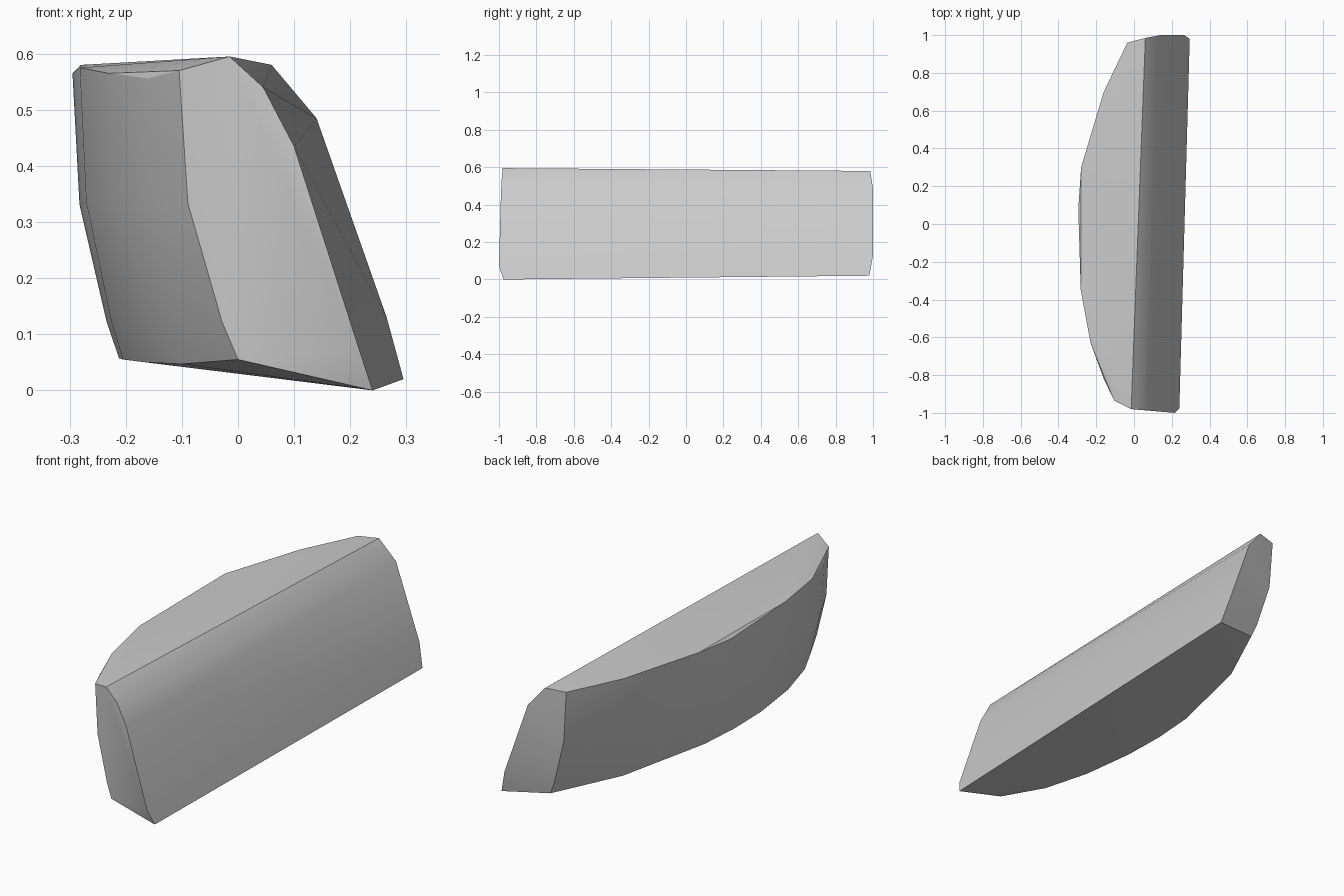
import bpy
import bmesh
import math
from mathutils import Vector

cube = bpy.data.objects.get("Cube")
if cube:
    bpy.data.objects.remove(cube, do_unlink=True)

stone = bpy.data.materials.new("stone_grey")
stone.use_nodes = True
colour = (0.6, 0.6, 0.6, 1)
stone.diffuse_color = colour
stone.node_tree.nodes["Principled BSDF"].inputs["Base Color"].default_value = colour

# Long straight side: its section at the front and at the back end
front_section = [(-0.015, -0.98, 0.595), (0.045, -0.985, 0.54), (0.10, -0.99, 0.435),
                 (0.217, -1.0, 0.07), (0.24, -0.975, 0.0)]
back_section = [(0.06, 0.985, 0.58), (0.14, 1.0, 0.485),
                (0.265, 1.0, 0.13), (0.295, 0.98, 0.02)]

# Curved side: matching points of the top rim and the bottom rim
rim_pairs = [
    ((-0.035, 0.96, 0.575), (0.07, 0.93, 0.05)),
    ((-0.16, 0.70, 0.575), (-0.085, 0.60, 0.05)),
    ((-0.28, 0.30, 0.58), (-0.197, 0.14, 0.057)),
    ((-0.295, 0.08, 0.565), (-0.212, -0.07, 0.057)),
    ((-0.282, -0.35, 0.575), (-0.205, -0.28, 0.055)),
    ((-0.23, -0.63, 0.565), (-0.165, -0.54, 0.05)),
    ((-0.16, -0.82, 0.556), (-0.10, -0.76, 0.047)),
    ((-0.105, -0.935, 0.57), (0.0, -0.962, 0.055)),
]
# Bulge of the curved side: share of the drop and of the inset
bulge = [(0, 0), (0.46, 0.15), (0.87, 0.73), (1, 1)]

points = [Vector(p) for p in front_section + back_section]
for top, bottom in rim_pairs:
    for drop, inset in bulge:
        p = Vector(top).lerp(Vector(bottom), inset)
        p.z = top[2] + (bottom[2] - top[2]) * drop
        points.append(p)

# Wrap the points in one chipped stone block
bm = bmesh.new()
for p in points:
    bm.verts.new(p)
bmesh.ops.convex_hull(bm, input=bm.verts[:])
bmesh.ops.delete(bm, geom=[v for v in bm.verts if not v.link_faces], context='VERTS')
bmesh.ops.dissolve_limit(bm, angle_limit=math.radians(1), verts=bm.verts[:], edges=bm.edges[:])
bmesh.ops.recalc_face_normals(bm, faces=bm.faces[:])
mesh = bpy.data.meshes.new("stone_block")
bm.to_mesh(mesh)
bm.free()
mesh.materials.append(stone)

block = bpy.data.objects.new("stone_block", mesh)
bpy.context.collection.objects.link(block)
bpy.ops.object.select_all(action='DESELECT')
bpy.context.view_layer.objects.active = block
block.select_set(True)
bpy.ops.object.shade_smooth_by_angle(angle=math.radians(30))
